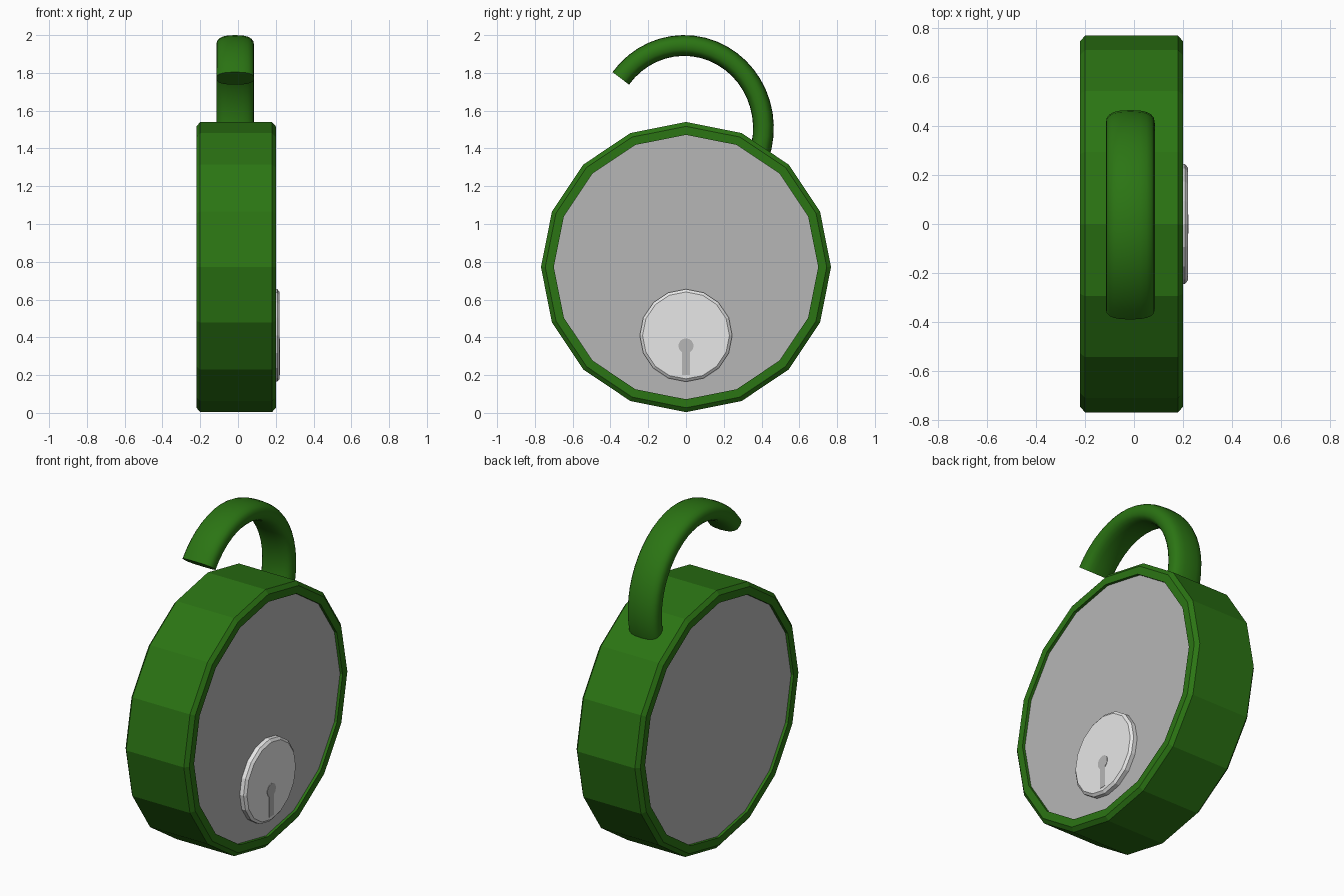
import bpy, bmesh, math

if "Cube" in bpy.data.objects:
    bpy.data.objects.remove(bpy.data.objects["Cube"])


def material(name, rgb):
    m = bpy.data.materials.new(name)
    m.diffuse_color = (*rgb, 1)
    m.use_nodes = True
    m.node_tree.nodes["Principled BSDF"].inputs["Base Color"].default_value = m.diffuse_color
    return m


GREEN = material("green paint", (0.024, 0.176, 0.0066))
GREY = material("mid grey", (0.47, 0.47, 0.47))
LIGHT = material("light grey", (0.8, 0.8, 0.8))


def finish(name, bm, mats):
    bmesh.ops.recalc_face_normals(bm, faces=bm.faces)
    me = bpy.data.meshes.new(name)
    bm.to_mesh(me)
    bm.free()
    for m in mats:
        me.materials.append(m)
    ob = bpy.data.objects.new(name, me)
    bpy.context.collection.objects.link(ob)
    return ob


def skin(bm, rings):
    """Bridge closed rings of points and cap both ends; returns the caps."""
    vs = [[bm.verts.new(p) for p in r] for r in rings]
    n = len(vs[0])
    for a, b in zip(vs, vs[1:]):
        for i in range(n):
            j = (i + 1) % n
            bm.faces.new((a[i], a[j], b[j], b[i]))
    return bm.faces.new(vs[0]), bm.faces.new(vs[-1])


def lathe(profile, sides, zc):
    """Rings around an x-parallel axis from (x, radius) pairs."""
    return [[(x, r * math.sin(2 * math.pi * i / sides),
              zc + r * math.cos(2 * math.pi * i / sides)) for i in range(sides)]
            for x, r in profile]


# Round case: bevelled drum with recessed grey discs on both sides
half = [(0.193, 0.70), (0.21, 0.70), (0.21, 0.745), (0.19, 0.768)]
profile = [(-0.01 - x, r) for x, r in half] + [(-0.01 + x, r) for x, r in reversed(half)]
bm = bmesh.new()
for cap in skin(bm, lathe(profile, 16, 0.772)):
    cap.material_index = 1
finish("case", bm, [GREEN, GREY])

# Lock cylinder plate
bm = bmesh.new()
skin(bm, lathe([(0.18, 0.245), (0.208, 0.245), (0.22, 0.23)], 16, 0.41))
finish("lock_plate", bm, [LIGHT])

# Keyhole: round head joined to a slot, as one thin plate
outline = [(-0.02, 0.20), (0.02, 0.20)]
for i in range(13):
    a = math.radians(-60 + 300 * i / 12)
    outline.append((0.04 * math.cos(a), 0.355 + 0.04 * math.sin(a)))
bm = bmesh.new()
skin(bm, [[(x, y, z) for y, z in outline] for x in (0.218, 0.222)])
finish("keyhole", bm, [GREY])

# Shackle: flattened round section swept along an open arc
rings = []
for k in range(25):
    t = math.radians(143 - 178 * k / 24)
    ring = []
    for i in range(20):
        a = 2 * math.pi * i / 20
        c, s = math.cos(a), math.sin(a)
        x = -0.015 + 0.1 * math.copysign(abs(c) ** 0.75, c)
        d = 0.055 * math.copysign(abs(s) ** 0.75, s)
        ring.append((x, -0.01 + (0.42 + d) * math.cos(t), 1.508 + (0.437 + d) * math.sin(t)))
    rings.append(ring)
bm = bmesh.new()
skin(bm, rings)
shackle = finish("shackle", bm, [GREEN])
bpy.context.view_layer.objects.active = shackle
shackle.select_set(True)
bpy.ops.object.shade_smooth_by_angle(angle=math.radians(40))
